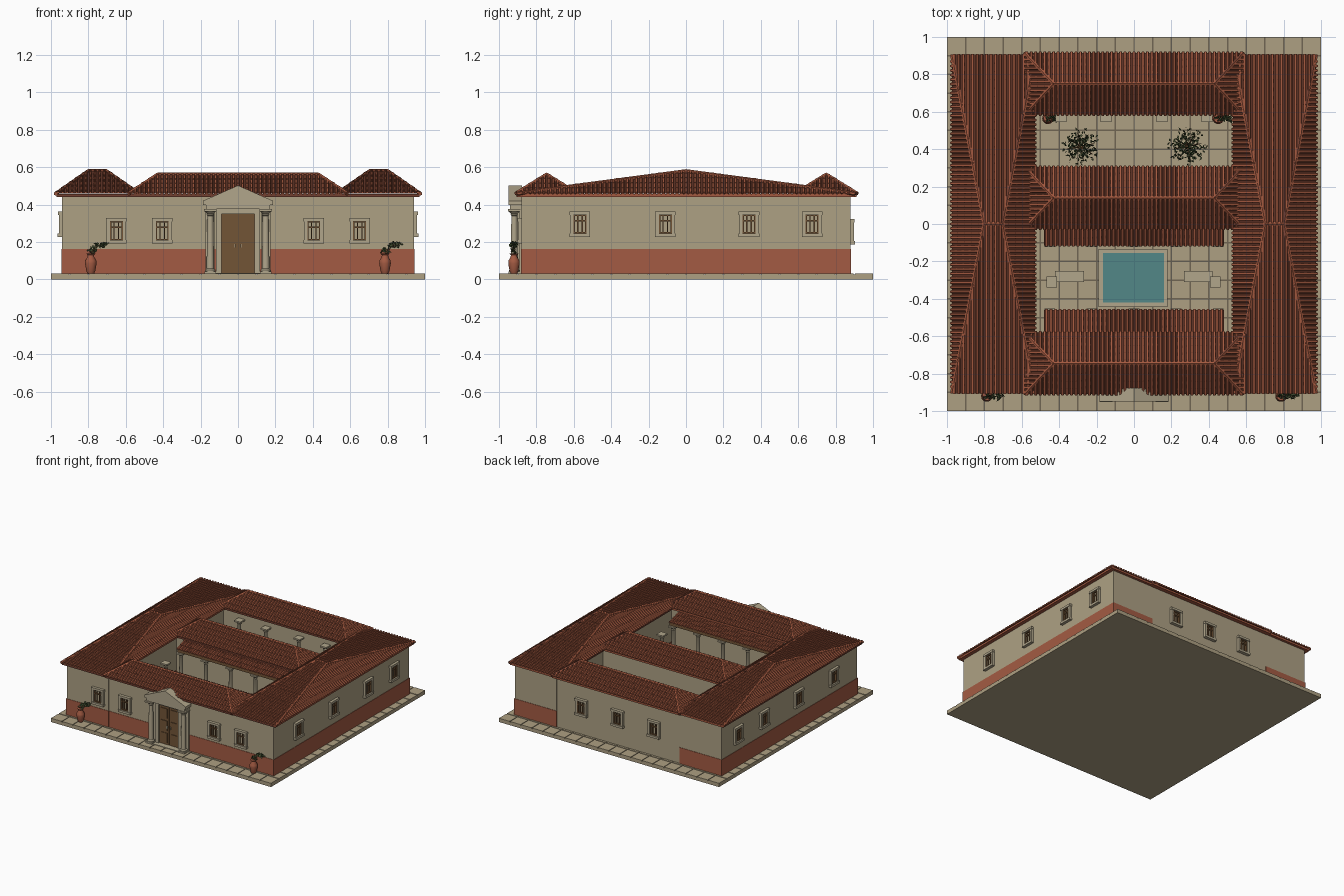
import bpy, bmesh, math, random
from mathutils import Vector, Matrix

if "Cube" in bpy.data.objects:
    bpy.data.objects.remove(bpy.data.objects["Cube"])
random.seed(4)

COLOURS = {
    "plaster": (.42, .355, .23), "red_dado": (.37, .105, .056), "paving": (.42, .35, .225),
    "grout": (.16, .13, .085), "roof_tile": (.37, .10, .05), "roof_pan": (.17, .05, .03),
    "wood": (.17, .09, .037), "foliage": (.06, .09, .035), "water": (.085, .245, .245),
    "stone": (.44, .38, .26)}
MATS = {}
for key, c in COLOURS.items():
    MATS[key] = bpy.data.materials.new(key)
    MATS[key].diffuse_color = (*c, 1)


def make(name, bm, *mats, smooth=False):
    me = bpy.data.meshes.new(name)
    bm.to_mesh(me)
    bm.free()
    for m in mats:
        me.materials.append(MATS[m])
    ob = bpy.data.objects.new(name, me)
    bpy.context.collection.objects.link(ob)
    if smooth:
        bpy.context.view_layer.objects.active = ob
        ob.select_set(True)
        bpy.ops.object.shade_smooth_by_angle(angle=math.radians(40))
        ob.select_set(False)
    return ob


def box(bm, x0, x1, y0, y1, z0, z1, m=Matrix()):
    t = Matrix.Translation(((x0 + x1) / 2, (y0 + y1) / 2, (z0 + z1) / 2))
    s = Matrix.Diagonal((x1 - x0, y1 - y0, z1 - z0, 1))
    bmesh.ops.create_cube(bm, size=1, matrix=m @ t @ s)


def boxes(name, mat, *dims):
    bm = bmesh.new()
    for d in dims:
        box(bm, *d)
    return make(name, bm, mat)


def rod(bm, p, q, r0, r1, n=6):
    p, q = Vector(p), Vector(q)
    d = q - p
    m = Matrix.Translation((p + q) / 2) @ d.to_track_quat('Z', 'Y').to_matrix().to_4x4()
    bmesh.ops.create_cone(bm, cap_ends=True, segments=n, radius1=r0, radius2=r1, depth=d.length, matrix=m)


def lathe(bm, profile, x, y, n=14):
    rings = [[bm.verts.new((x + r * math.cos(k * math.tau / n), y + r * math.sin(k * math.tau / n), z))
              for k in range(n)] for r, z in profile]
    for a, b in zip(rings, rings[1:]):
        for k in range(n):
            bm.faces.new((a[k], a[(k + 1) % n], b[(k + 1) % n], b[k]))
    bm.faces.new(rings[0][::-1])
    bm.faces.new(rings[-1])


def column(bm, x, y, top, r=.016):
    box(bm, x - r * 1.6, x + r * 1.6, y - r * 1.6, y + r * 1.6, .03, .042)
    lathe(bm, [(r * 1.5, .042), (r * 1.5, .05), (r * 1.05, .058), (r * .85, top - .035),
               (r * 1.1, top - .03), (r * .9, top - .025), (r * 1.6, top - .012)], x, y)
    box(bm, x - r * 1.8, x + r * 1.8, y - r * 1.8, y + r * 1.8, top - .012, top)


def leaves(bm, centre, spread, count, size=.011):
    for _ in range(count):
        v = Vector([random.gauss(0, 1) for _ in range(3)]).normalized() * random.uniform(.35, 1)
        p = Vector(centre) + Vector([v[k] * spread[k] for k in range(3)])
        a = Vector([random.uniform(-1, 1) for _ in range(3)]).normalized() * size
        b = a.orthogonal().normalized() * size * .55
        bm.faces.new([bm.verts.new(p + o) for o in (-a, b, a, -b)])


# One roof plane: dark pan surface with rows of overlapping cover tiles
def slope(bm, A, B, C, D):
    A, B, C, D = map(Vector, (A, B, C, D))
    s = (B - A).normalized()
    L = (B - A).length
    a, b = (D - A).dot(s), L - (C - A).dot(s)
    up = (D - A) - s * a
    H, t = up.length, up.normalized()
    n = s.cross(t)
    bm.faces.new([bm.verts.new(p) for p in (A, B, C, D)]).material_index = 1
    count = round(L / .024)
    for i in range(count):
        sc = (i + .5) * L / count
        top = H * min(1, sc / a if a > 1e-4 else 1, (L - sc) / b if b > 1e-4 else 1)
        t0 = 0
        while t0 < top - .003:
            t1 = min(t0 + .045, top)
            rows = []
            for tt, lift in ((t0 - .002, .004), (t1, 0)):
                rows.append([bm.verts.new(A + s * (sc + w) + t * tt + n * (h + lift if h else 0))
                             for w, h in ((-.0085, 0), (-.005, .008), (.005, .008), (.0085, 0))])
            lo, hi = rows
            for k in range(3):
                bm.faces.new((lo[k + 1], hi[k + 1], hi[k], lo[k])[::-1])
            bm.faces.new(lo)
            t0 = t1


def hip_roof(name, x0, x1, y0, y1, z0, z1, rx, ry=None):
    # ridge runs along x with half length rx at the middle of y
    bm = bmesh.new()
    cx, cy = (x0 + x1) / 2, (y0 + y1) / 2
    e = [(x0, y0, z0), (x1, y0, z0), (x1, y1, z0), (x0, y1, z0)]
    l, r = (cx - rx, cy, z1), (cx + rx, cy, z1)
    slope(bm, e[0], e[1], r, l)
    slope(bm, e[2], e[3], l, r)
    for p, q, m in ((e[1], e[2], r), (e[3], e[0], l)):
        slope(bm, p, q, Vector(m) + (Vector(q) - Vector(p)) * .001, m)
    for p, q in ((l, r), (e[0], l), (e[3], l), (e[1], r), (e[2], r)):
        rod(bm, p, q, .011, .011)
    k = len(bm.faces)
    box(bm, x0 + .004, x1 - .004, y0 + .004, y1 - .004, z0 - .017, z0 - .001)
    bm.faces.ensure_lookup_table()
    for f in bm.faces[k:]:
        f.material_index = 1
    make(name, bm, "roof_tile", "roof_pan")


# Paved base
boxes("base_slab", "paving", (-1, 1, -1, 1, 0, .024))
boxes("grout_bed", "grout", (-.997, .997, -.997, .997, .024, .027))
bm = bmesh.new()
for i in range(20):
    for j in range(20):
        x, y = -1 + i * .1, -1 + j * .1
        if abs(x + .05) < .6 or abs(x + .05) > .88 or abs(y + .05) > .8:
            box(bm, x + (.004 if i else 0), x + .096 + .004 * (i == 19),
                y + (.004 if j else 0), y + .096 + .004 * (j == 19), .024, .031)
make("paving_tiles", bm, "paving")

# Walls and painted dado
boxes("wing_walls", "plaster", *[(s * .75 - .19, s * .75 + .19, -.88, .88, .03, .445) for s in (-1, 1)])
boxes("front_wall", "plaster", (-.56, .56, -.878, -.61, .03, .445))
boxes("middle_wall", "plaster", (-.56, .56, 0, .28, .03, .445))
boxes("back_wall", "plaster", (-.56, .56, .61, .878, .03, .445))
boxes("wing_dado", "red_dado", *[(s * .75 - .193, s * .75 + .193, -.883, .883, .03, .163) for s in (-1, 1)])
boxes("front_dado", "red_dado", (-.56, .56, -.881, -.7, .03, .163))

# Roofs
for s, side in ((-1, "left"), (1, "right")):
    hip_roof(side + "_roof", s * .752 - .222, s * .752 + .222, -.905, .905, .458, .578, .05)
for name, y in (("front_roof", -.745), ("middle_roof", .14), ("back_roof", .75)):
    hip_roof(name, -.585, .585, y - .165, y + .165, .458, .56, .43)

# Courtyard lean-to roofs with their colonnades
bm = bmesh.new()
slope(bm, (-.48, -.115, .40), (.48, -.115, .40), (.48, -.005, .44), (-.48, -.005, .44))
slope(bm, (.48, -.46, .40), (-.48, -.46, .40), (-.48, -.605, .44), (.48, -.605, .44))
make("lean_to_roofs", bm, "roof_tile", "roof_pan")
boxes("lean_to_beams", "wood", (-.475, .475, -.11, -.08, .375, .397), (-.475, .475, -.495, -.465, .375, .397))
bm = bmesh.new()
for x in (-.45, -.225, 0, .225, .45):
    for y in (-.095, -.48):
        column(bm, x, y, .375)
for x in (-.44, .435):
    column(bm, x, -.31, .375)
for x in (-.39, -.15, .15, .39):
    column(bm, x, .575, .40)
make("courtyard_columns", bm, "stone", smooth=True)

# Pool and benches
boxes("pool_rim", "stone", (-.19, .18, -.445, -.42, .03, .05), (-.19, .18, -.155, -.135, .03, .05),
      (-.19, -.165, -.42, -.155, .03, .05), (.16, .18, -.42, -.155, .03, .05))
boxes("pool_water", "water", (-.165, .16, -.42, -.155, .03, .043))
boxes("benches", "stone", *[d for x in (-.345, .343) for d in (
    (x - .077, x + .077, -.31, -.25, .075, .09),
    (x - .06, x - .035, -.305, -.255, .03, .075), (x + .035, x + .06, -.305, -.255, .03, .075))])

# Windows: stone surround and wooden lattice, placed by wall position and turn
frames, bars = bmesh.new(), bmesh.new()
spots = [(x, -.88, .26, 0) for x in (-.65, -.405, .405, .65)]
spots += [(x, .88, .255, math.pi) for x in (-.33, 0, .33)]
for y in (-.567, -.11, .337, .674):
    spots += [(.94, y, .295, math.pi / 2), (-.94, y, .295, -math.pi / 2)]
for x, y, z, turn in spots:
    m = Matrix.Translation((x, y, z)) @ Matrix.Rotation(turn, 4, 'Z')
    for s in (-1, 1):
        box(frames, s * .043 - .009, s * .043 + .009, -.018, .004, -.06, .06, m)
        box(bars, s * .031 - .004, s * .031 + .004, -.012, .004, -.05, .05, m)
        box(bars, s * .012 - .003, s * .012 + .003, -.009, .004, -.05, .05, m)
        box(bars, -.035, .035, -.012, .004, s * .047 - .004, s * .047 + .004, m)
    box(bars, -.033, .033, -.01, .004, .015, .022, m)
    box(frames, -.055, .055, -.022, .004, .05, .068, m)
    box(frames, -.055, .055, -.024, .004, -.068, -.05, m)
make("window_frames", frames, "stone")
make("window_lattice", bars, "wood")

# Entrance: double door, surround, columns and pediment
bm = bmesh.new()
for s in (-1, 1):
    box(bm, min(s * .001, s * .088), max(s * .001, s * .088), -.893, -.87, .03, .35)
    for z0, z1 in ((.05, .13), (.15, .23), (.25, .33)):
        box(bm, s * .045 - .028, s * .045 + .028, -.898, -.89, z0, z1)
make("front_door", bm, "wood")
boxes("door_surround", "stone", (-.118, -.088, -.905, -.87, .03, .375), (.088, .118, -.905, -.87, .03, .375),
      (-.118, .118, -.905, -.87, .35, .375), (-.175, -.125, -.89, -.87, .03, .375),
      (.125, .175, -.89, -.87, .03, .375), (-.12, .12, -.94, -.88, .03, .035))
boxes("door_handles", "stone", (-.02, -.013, -.903, -.893, .17, .19), (.013, .02, -.903, -.893, .17, .19))
bm = bmesh.new()
for x in (-.148, .148):
    column(bm, x, -.918, .375, .019)
make("porch_columns", bm, "stone", smooth=True)
bm = bmesh.new()
box(bm, -.172, .172, -.942, -.87, .375, .398)
for y0, pts in ((-.948, [(-.187, .398), (.187, .398), (.187, .42), (0, .502), (-.187, .42)]),):
    f = bm.faces.new([bm.verts.new((x, y0, z)) for x, z in pts])
    ext = bmesh.ops.extrude_face_region(bm, geom=[f], use_keep_orig=True)
    bmesh.ops.translate(bm, vec=(0, .07, 0), verts=[v for v in ext["geom"] if isinstance(v, bmesh.types.BMVert)])
bmesh.ops.recalc_face_normals(bm, faces=bm.faces)
make("pediment", bm, "stone")

# Potted plants leaning to the right
pots, stems, foliage = bmesh.new(), bmesh.new(), bmesh.new()
for x, y in ((-.787, -.92), (.786, -.92), (-.46, .565), (.45, .565)):
    lathe(pots, [(.018, .031), (.024, .045), (.031, .085), (.03, .1), (.018, .12), (.017, .13),
                 (.024, .137), (.02, .137)], x, y)
    for dx, dz in ((.085, .19), (.05, .185), (.02, .165)):
        rod(stems, (x, y, .13), (x + dx * .4, y, dz - .015), .003, .002)
        rod(stems, (x + dx * .4, y, dz - .015), (x + dx, y, dz), .002, .0015)
    leaves(foliage, (x + .05, y, .185), (.045, .022, .017), 50)
    leaves(foliage, (x + .005, y, .155), (.03, .02, .018), 22)

# Courtyard trees
for x in (-.285, .285):
    y = .415
    rod(stems, (x, y, .03), (x, y, .2), .014, .009, 8)
    for k in range(8):
        a = k * math.tau / 8 + .2
        rod(stems, (x, y, .17 + .01 * (k % 3)),
            (x + .075 * math.cos(a), y + .075 * math.sin(a), .26 + .02 * (k % 2)), .006, .002, 5)
    leaves(foliage, (x, y, .28), (.105, .105, .07), 240)
make("plant_pots", pots, "red_dado", smooth=True)
make("stems_and_trunks", stems, "wood")
make("leaves", foliage, "foliage")

for m in bpy.data.materials:
    if m.users and not m.is_grease_pencil:
        m.use_nodes = True
        m.node_tree.nodes["Principled BSDF"].inputs["Base Color"].default_value = m.diffuse_color
